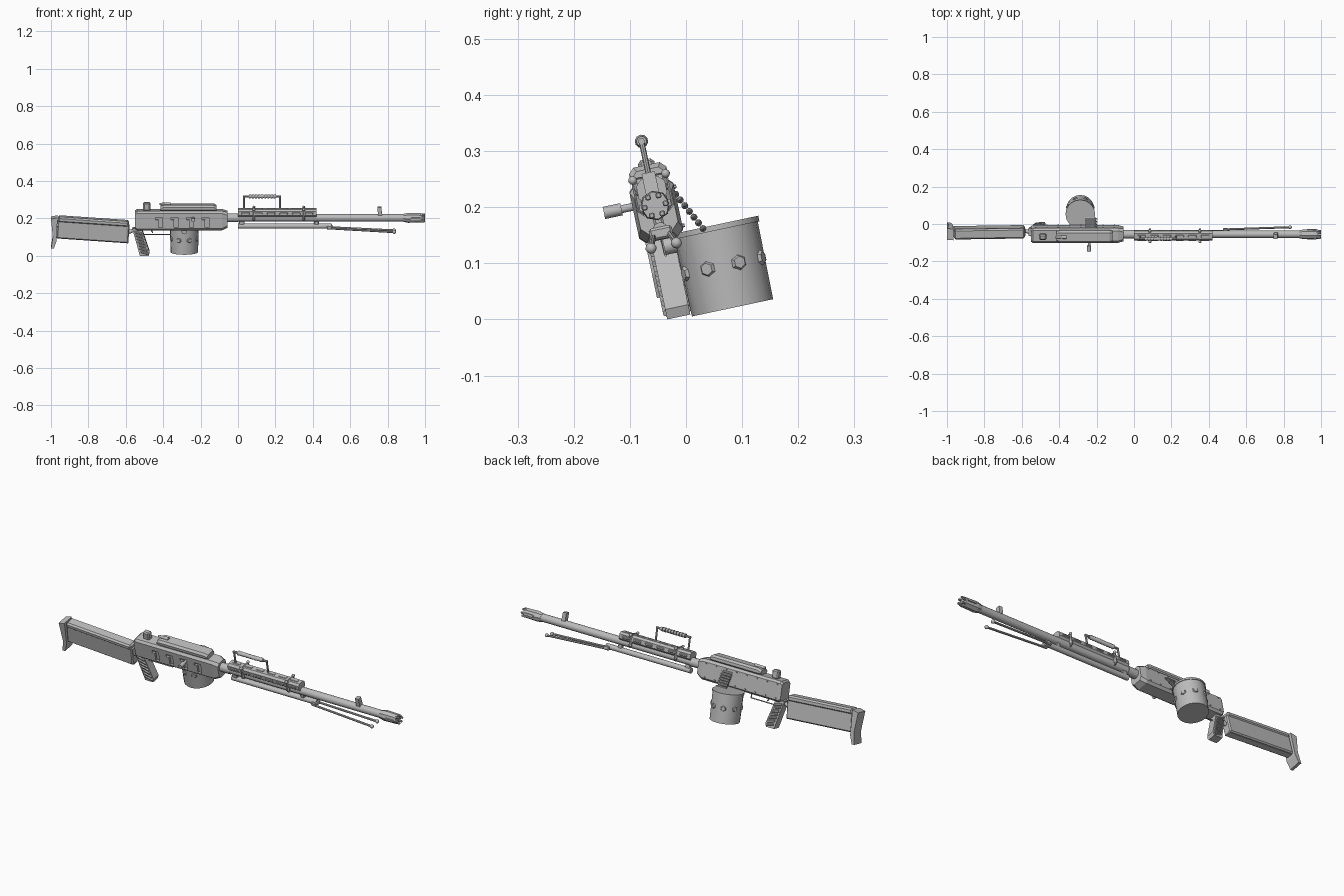
import bpy, bmesh, math
from mathutils import Vector, Matrix

old = bpy.data.objects.get("Cube")
if old:
    bpy.data.objects.remove(old)

GREY = (0.5, 0.5, 0.5, 1)
steel = bpy.data.materials.new("grey_steel")
steel.use_nodes = True
steel.diffuse_color = GREY
steel.node_tree.nodes["Principled BSDF"].inputs["Base Color"].default_value = GREY
parts = []


def finish(name, bm, smooth=False):
    bmesh.ops.recalc_face_normals(bm, faces=bm.faces)
    mesh = bpy.data.meshes.new(name)
    bm.to_mesh(mesh)
    bm.free()
    mesh.materials.append(steel)
    obj = bpy.data.objects.new(name, mesh)
    bpy.context.collection.objects.link(obj)
    parts.append(obj)
    if smooth:
        bpy.ops.object.select_all(action='DESELECT')
        obj.select_set(True)
        bpy.context.view_layer.objects.active = obj
        bpy.ops.object.shade_smooth_by_angle(angle=math.radians(40))
    return obj


def box(name, center, size, bevel=0, pitch=0):
    bm = bmesh.new()
    bmesh.ops.create_cube(bm, size=1)
    bmesh.ops.scale(bm, vec=size, verts=bm.verts)
    if bevel:
        bmesh.ops.bevel(bm, geom=bm.edges[:], offset=bevel, segments=1, affect='EDGES')
    turn = Matrix.Rotation(math.radians(pitch), 4, 'Y')
    bm.transform(Matrix.Translation(center) @ turn)
    return finish(name, bm)


def tube(name, start, end, r1, r2=None, sides=12):
    a, b = Vector(start), Vector(end)
    bm = bmesh.new()
    bmesh.ops.create_cone(bm, cap_ends=True, segments=sides, radius1=r1,
                          radius2=r1 if r2 is None else r2, depth=(b - a).length)
    turn = (b - a).to_track_quat('Z', 'Y').to_matrix().to_4x4()
    bm.transform(Matrix.Translation((a + b) / 2) @ turn)
    return finish(name, bm, True)


def ball(name, center, r):
    bm = bmesh.new()
    bmesh.ops.create_icosphere(bm, subdivisions=2, radius=r)
    bm.transform(Matrix.Translation(center))
    return finish(name, bm, True)


def prism(name, profile, half):
    """Side profile in x and z, extruded evenly to both sides."""
    bm = bmesh.new()
    face = bm.faces.new([bm.verts.new((x, -half, z)) for x, z in profile])
    out = bmesh.ops.extrude_face_region(bm, geom=[face])
    moved = [v for v in out["geom"] if isinstance(v, bmesh.types.BMVert)]
    bmesh.ops.translate(bm, vec=(0, 2 * half, 0), verts=moved)
    return finish(name, bm)


def loft(name, sections):
    """Chamfered section (x, half width, bottom, top, chamfer) swept along x."""
    bm = bmesh.new()
    rings = []
    for x, w, lo, hi, c in sections:
        loop = [(-w, lo + c), (-w + c, lo), (w - c, lo), (w, lo + c),
                (w, hi - c), (w - c, hi), (c - w, hi), (-w, hi - c)]
        rings.append([bm.verts.new((x, y, z)) for y, z in loop])
    for a, b in zip(rings, rings[1:]):
        for i in range(8):
            j = (i + 1) % 8
            bm.faces.new((a[i], a[j], b[j], b[i]))
    bm.faces.new(rings[0])
    bm.faces.new(rings[-1])
    return finish(name, bm)


# Receiver with side slots cut on the right
receiver = loft("receiver", [(-0.55, 0.036, -0.055, 0.036, 0.01),
                             (-0.54, 0.04, -0.062, 0.043, 0.01),
                             (-0.085, 0.04, -0.062, 0.043, 0.012),
                             (-0.055, 0.034, -0.05, 0.034, 0.014)])
for i in range(4):
    x = -0.415 + i * 0.083
    for dx, z, w, h in ((0, -0.01, 0.022, 0.055), (-0.012, 0.012, 0.03, 0.012)):
        cutter = box("slot_cutter", (x + dx, -0.04, z - 0.008), (w, 0.02, h))
        cutter.hide_render = True
        cut = receiver.modifiers.new("slot", 'BOOLEAN')
        cut.object = cutter
        cut.solver = 'EXACT'
bpy.context.view_layer.objects.active = receiver
bpy.ops.object.select_all(action='DESELECT')
receiver.select_set(True)
for modifier in list(receiver.modifiers):
    bpy.ops.object.modifier_apply(modifier=modifier.name)
for cutter in [p for p in parts if p.name.startswith("slot_cutter")]:
    parts.remove(cutter)
    bpy.data.objects.remove(cutter)

# Receiver fittings
loft("top_cover", [(-0.415, 0.028, 0.04, 0.066, 0.01), (-0.395, 0.034, 0.04, 0.074, 0.01),
                   (-0.13, 0.034, 0.04, 0.074, 0.01), (-0.115, 0.03, 0.04, 0.066, 0.01)])
tube("cover_latch", (-0.42, 0, 0.076), (-0.36, 0, 0.074), 0.006, 0.01)
box("rear_sight", (-0.488, 0, 0.062), (0.038, 0.03, 0.044), 0.006)
tube("bolt_stem", (-0.24, -0.03, 0.006), (-0.24, -0.075, 0.006), 0.007)
tube("bolt_knob", (-0.24, -0.06, 0.006), (-0.24, -0.092, 0.006), 0.011)
for i in range(8):
    for z in (-0.045, 0.026):
        x = -0.525 + i * 0.06
        tube("receiver_rivet", (x, 0.038, z), (x, 0.044, z), 0.005, 0.003, 6)

# Stock, slightly raised at the rear
box("stock_panel", (-0.775, 0, -0.072), (0.385, 0.046, 0.1), 0.006, 4)
box("stock_top_rail", (-0.773, 0, -0.018), (0.38, 0.056, 0.03), 0.008, 4)
box("stock_lower_rail", (-0.777, 0, -0.118), (0.385, 0.034, 0.01), 0.003, 4)
tube("stock_link", (-0.6, 0, -0.085), (-0.53, 0, -0.055), 0.01)
prism("butt_plate", [(-1, 0), (-0.965, 0.008), (-0.97, -0.12), (-0.985, -0.162),
                     (-1, -0.162), (-0.99, -0.1)], 0.031)

# Pistol grip with ribs
prism("pistol_grip", [(-0.565, -0.055), (-0.515, -0.055), (-0.472, -0.185),
                      (-0.478, -0.203), (-0.525, -0.203)], 0.021)
for i in range(7):
    x, z = -0.533 + i * 0.0055, -0.078 - i * 0.018
    for side in (-1, 1):
        tube("grip_rib", (x - 0.02, side * 0.021, z + 0.006), (x + 0.022, side * 0.021, z - 0.006), 0.006, sides=6)
tube("trigger_guard", (-0.52, 0, -0.09), (-0.36, 0, -0.09), 0.003, sides=6)
tube("guard_front", (-0.36, 0, -0.09), (-0.36, 0, -0.055), 0.003, sides=6)
tube("trigger", (-0.47, 0, -0.055), (-0.455, 0, -0.082), 0.005, 0.003, 6)

# Ammunition drum hung on the left, with lid, bumps and belt
DX, DY = -0.287, 0.097
tube("drum", (DX, DY, -0.207), (DX, DY, -0.062), 0.074, 0.076, 20)
tube("drum_lid", (DX, DY, -0.066), (DX, DY, -0.056), 0.079, sides=20)
tube("drum_bracket", (DX, 0.0, -0.075), (DX, 0.05, -0.075), 0.015)
for i in range(8):
    a = math.radians(22 + 45 * i)
    out = Vector((math.cos(a), math.sin(a), 0))
    base = Vector((DX, DY, -0.13))
    tube("drum_boss", base + out * 0.065, base + out * 0.079, 0.02, 0.011, 6)
for i in range(7):
    t = i / 6
    y, z = 0.04 + 0.035 * t, 0.012 - 0.07 * t
    tube("belt_round", (-0.26, y, z), (-0.21, y, z), 0.0065, sides=8)
    tube("belt_tip", (-0.21, y, z), (-0.195, y, z), 0.0055, 0.001, 8)

# Barrel, muzzle and front sight
tube("barrel", (-0.07, 0, 0), (0.9, 0, 0), 0.02, sides=16)
tube("barrel_collar", (-0.06, 0, 0), (0.0, 0, 0), 0.023, sides=16)
tube("muzzle_taper", (0.885, 0, 0), (0.91, 0, 0), 0.022, 0.027, 8)
tube("muzzle_brake", (0.91, 0, 0), (0.985, 0, 0), 0.027, 0.025, 8)
for i in range(6):
    a = i * math.pi / 3
    box("muzzle_tooth", (0.988, 0.019 * math.cos(a), 0.019 * math.sin(a)), (0.024, 0.01, 0.01), 0.002)
for side in (-1, 1):
    box("muzzle_port", (0.95, side * 0.0255, 0), (0.05, 0.006, 0.012))
prism("front_sight", [(0.748, 0.015), (0.77, 0.015), (0.766, 0.06), (0.746, 0.06)], 0.012)

# Heat shield with raised slot frames and clamps
loft("heat_shield", [(0, 0.026, 0.008, 0.05, 0.01), (0.42, 0.026, 0.008, 0.05, 0.01)])
for i in range(6):
    x = 0.04 + i * 0.068
    for side in (-1, 1):
        box("shield_slot", (x, side * 0.0265, 0.029), (0.044, 0.007, 0.012), 0.003)
    box("shield_top_slot", (x, 0, 0.05), (0.044, 0.014, 0.006), 0.002)
for x in (0.085, 0.352):
    box("shield_clamp", (x, 0, 0.02), (0.014, 0.066, 0.07), 0.01)
    for side in (-1, 1):
        ball("clamp_knob", (x, side * 0.03, 0.052), 0.008)

# Carry handle
for x in (0.032, 0.225):
    tube("handle_post", (x, 0, 0.045), (x, 0, 0.117), 0.005, sides=8)
tube("handle_bar", (0.027, 0, 0.117), (0.23, 0, 0.117), 0.006, sides=8)
for i in range(9):
    x = 0.058 + i * 0.0165
    tube("handle_grip", (x, 0, 0.117), (x + 0.0145, 0, 0.117), 0.012, 0.009, 10)

# Gas tube and folded bipod
tube("gas_tube", (0, 0, -0.045), (0.5, 0, -0.045), 0.014)
box("gas_tube_mount", (0.02, 0, -0.025), (0.03, 0.018, 0.04), 0.004)
box("gas_tube_front_mount", (0.42, 0, -0.025), (0.025, 0.018, 0.04), 0.004)
box("bipod_hinge", (0.49, 0, -0.05), (0.03, 0.042, 0.022), 0.004)
for side in (-1, 1):
    tube("bipod_leg", (0.48, side * 0.015, -0.054), (0.83, side * 0.023, -0.073), 0.0055, sides=8)
    ball("bipod_foot", (0.835, side * 0.023, -0.073), 0.01)

# Lean the whole model to one side and set it on the ground
lean = Matrix.Translation((0, -0.055, 0.215)) @ Matrix.Rotation(math.radians(12), 4, 'X')
for obj in parts:
    obj.data.transform(lean)
floor = min(v.co.z for obj in parts for v in obj.data.vertices)
for obj in parts:
    obj.data.transform(Matrix.Translation((0, 0, -floor)))
